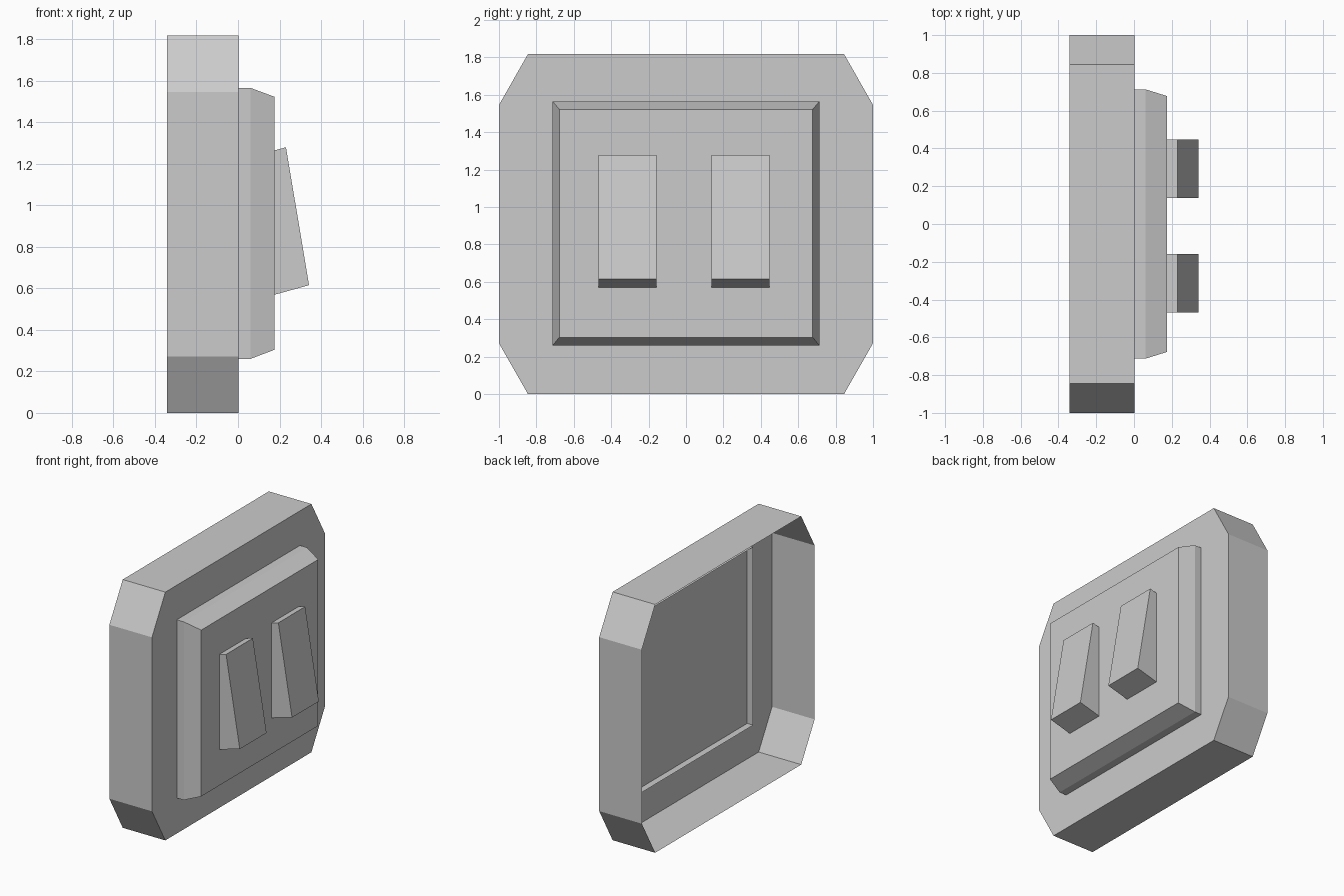
import bpy
import bmesh

if "Cube" in bpy.data.objects:
    bpy.data.objects.remove(bpy.data.objects["Cube"])


def outline(x, hy, z0, z1, cut_y=0, cut_z=0):
    """Rectangle with cut corners in the YZ plane, counter-clockwise seen from +X."""
    return [(x, hy, z0 + cut_z), (x, hy, z1 - cut_z),
            (x, hy - cut_y, z1), (x, cut_y - hy, z1),
            (x, -hy, z1 - cut_z), (x, -hy, z0 + cut_z),
            (x, cut_y - hy, z0), (x, hy - cut_y, z0)]


def loft(name, loops):
    """Skin consecutive loops and close the last one; the rear stays open."""
    bm = bmesh.new()
    rings = [[bm.verts.new(p) for p in loop] for loop in loops]
    for a, b in zip(rings, rings[1:]):
        for i in range(len(a)):
            j = (i + 1) % len(a)
            bm.faces.new((a[i], a[j], b[j], b[i]))
    bm.faces.new(rings[-1])
    bmesh.ops.remove_doubles(bm, verts=bm.verts[:], dist=1e-4)
    mesh = bpy.data.meshes.new(name)
    bm.to_mesh(mesh)
    bm.free()
    obj = bpy.data.objects.new(name, mesh)
    bpy.context.collection.objects.link(obj)
    return obj


# Housing: open-backed octagonal shell with a solid front face
octagon = dict(hy=1, z0=0, z1=1.818, cut_y=0.155, cut_z=0.272)
loft("housing", [outline(-0.342, **octagon), outline(0.003, **octagon)])

# Raised panel: sloped rim, its open rear edge pokes through the housing face
panel = dict(hy=0.713, z0=0.26, z1=1.565)
loft("raised_panel", [outline(-0.045, **panel), outline(0.06, **panel),
                      outline(0.176, 0.677, 0.304, 1.522)])

# Rocker switches: tilted wedges standing on the panel
for name, y0, y1 in (("left_rocker", -0.468, -0.158), ("right_rocker", 0.137, 0.447)):
    def rocker_loop(low, high):
        return [(low[0], y0, low[1]), (low[0], y1, low[1]),
                (high[0], y1, high[1]), (high[0], y0, high[1])]
    # Winding: bottom edge runs -Y to +Y, so faces point outward
    loft(name, [rocker_loop((0.176, 0.569), (0.176, 1.264)),
                rocker_loop((0.342, 0.615), (0.231, 1.279))])
